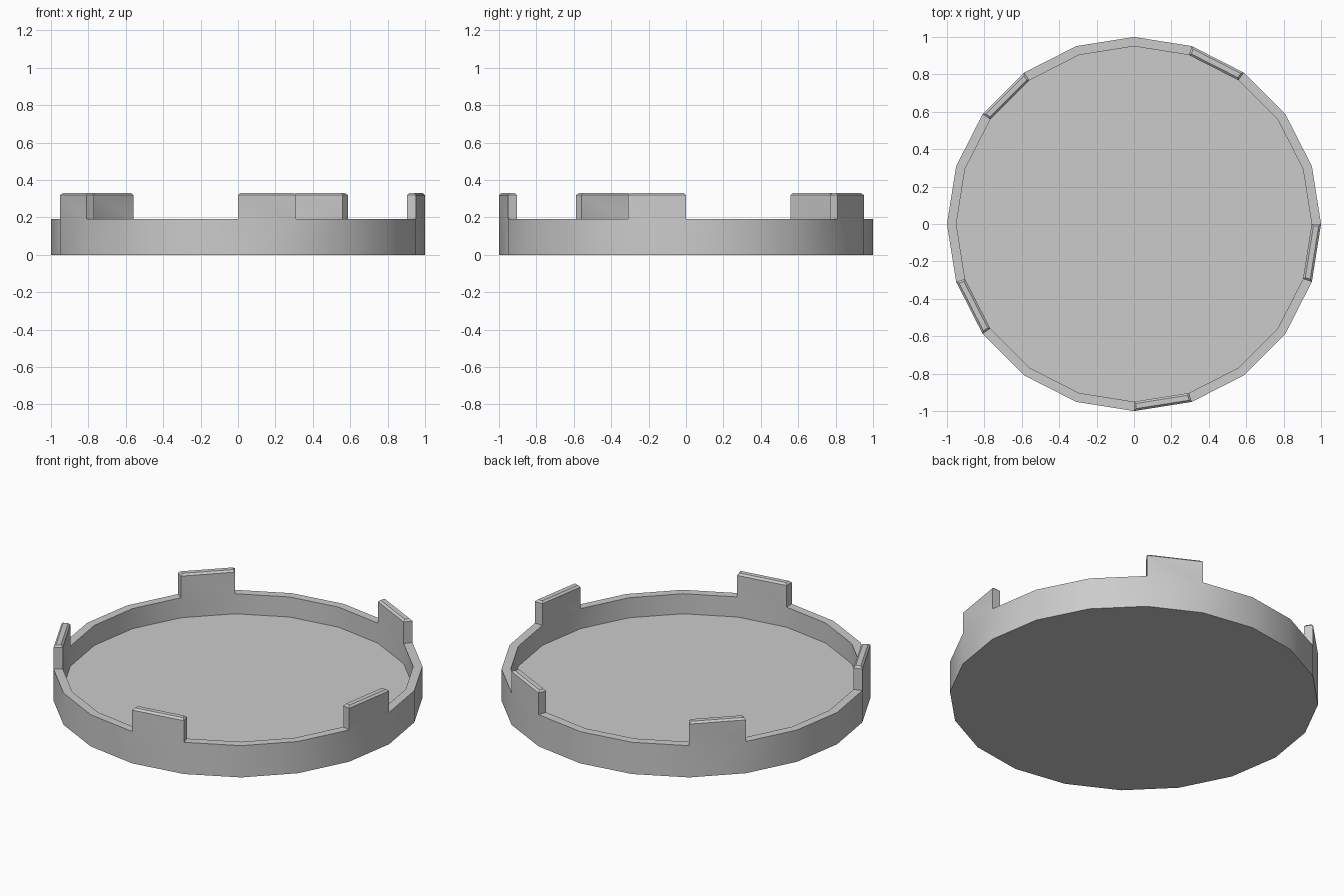
import bpy, bmesh
from math import sin, cos, tau, radians

SIDES = 20
RIM_Z, TAB_Z, FLOOR_Z = 0.19, 0.33, 0.07
OUTER, INNER = 1.0, 0.95
TAB_SEGMENTS = range(3, SIDES, 4)

default = bpy.data.objects.get("Cube")
if default:
    bpy.data.objects.remove(default, do_unlink=True)

grey = bpy.data.materials.new("plain grey")
grey.use_nodes = True
colour = (0.6, 0.6, 0.6, 1)
grey.diffuse_color = colour
grey.node_tree.nodes["Principled BSDF"].inputs["Base Color"].default_value = colour

bm = bmesh.new()


def ring(radius, z):
    return [bm.verts.new((radius * cos(tau * i / SIDES), radius * sin(tau * i / SIDES), z))
            for i in range(SIDES)]


def bridge(a, b):
    return [bm.faces.new((a[i], a[(i + 1) % SIDES], b[(i + 1) % SIDES], b[i]))
            for i in range(SIDES)]


# Shallow tray: underside, outer wall, rim, inner wall, floor
base, lip = ring(OUTER, 0), ring(OUTER, RIM_Z)
inner_lip, floor = ring(INNER, RIM_Z), ring(INNER, FLOOR_Z)
bm.faces.new(base[::-1])
bridge(base, lip)
rim = bridge(lip, inner_lip)
bridge(inner_lip, floor)
bm.faces.new(floor)

# Five upright tabs raised from single rim segments, chamfered on top
tabs = [rim[i] for i in TAB_SEGMENTS]
tops = bmesh.ops.extrude_discrete_faces(bm, faces=tabs)["faces"]
for top in tops:
    for v in top.verts:
        v.co.z = RIM_Z
# Side walls of each tab join its top to the rim
for i, top in zip(TAB_SEGMENTS, tops):
    j = (i + 1) % SIDES
    corners = [lip[i], lip[j], inner_lip[j], inner_lip[i]]
    raised = [min(top.verts, key=lambda v: (v.co - c.co).length) for c in corners]
    for v in raised:
        v.co.z = TAB_Z
    for k in range(4):
        n = (k + 1) % 4
        pair = (corners[k], corners[n], raised[n], raised[k])
        if not bm.faces.get(pair):
            bm.faces.new(pair)
bmesh.ops.remove_doubles(bm, verts=bm.verts[:], dist=0.0001)
edges = list({e for top in tops for e in top.edges})
bmesh.ops.bevel(bm, geom=edges, offset=0.011, segments=1, affect='EDGES')
bmesh.ops.recalc_face_normals(bm, faces=bm.faces[:])

mesh = bpy.data.meshes.new("tabbed_cap")
bm.to_mesh(mesh)
bm.free()
mesh.materials.append(grey)
cap = bpy.data.objects.new("tabbed_cap", mesh)
bpy.context.collection.objects.link(cap)

# Smooth round wall, crisp corners
bpy.ops.object.select_all(action='DESELECT')
cap.select_set(True)
bpy.context.view_layer.objects.active = cap
bpy.ops.object.shade_smooth_by_angle(angle=radians(30))
